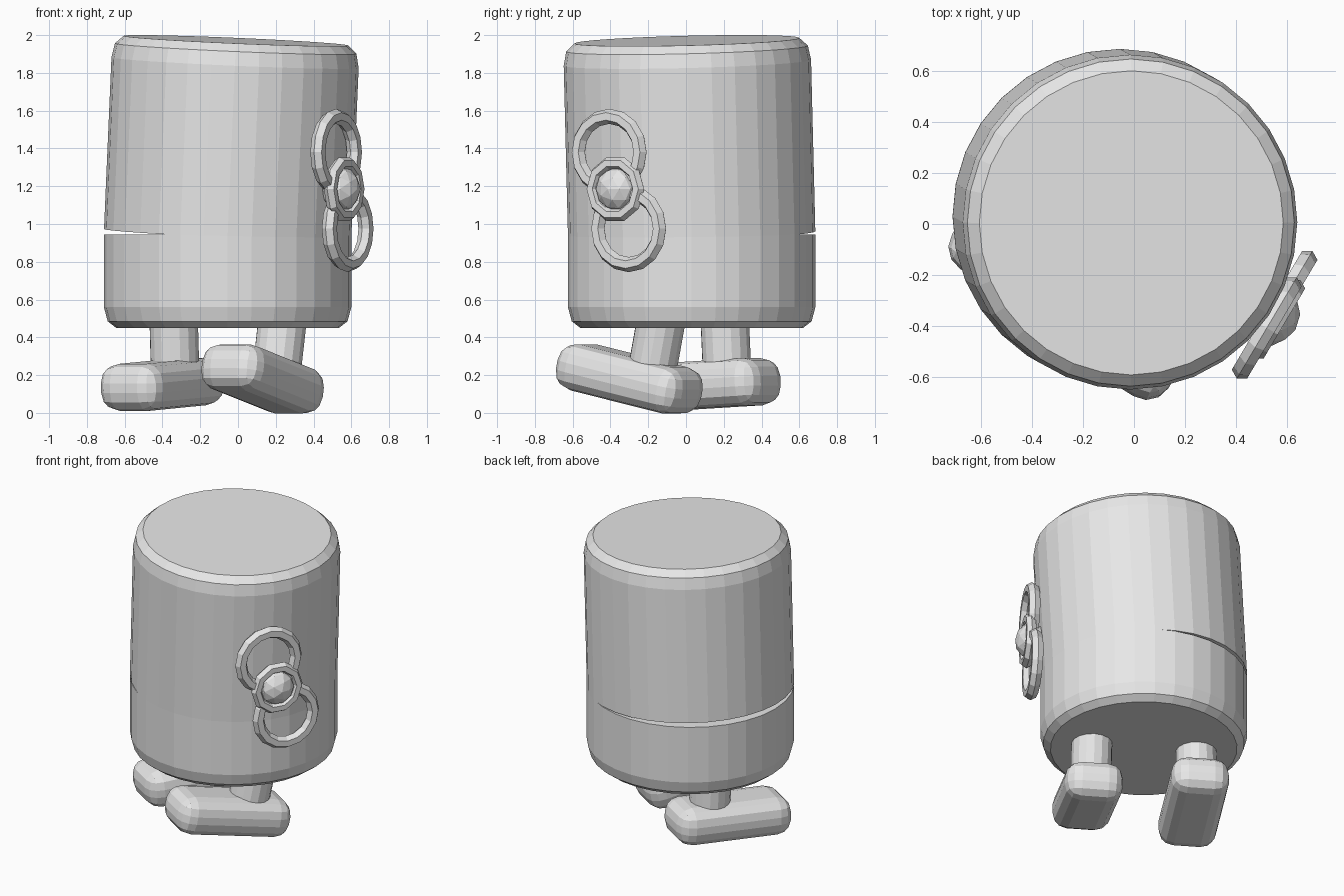
import bpy, bmesh
from math import radians, cos, sin, tau
from mathutils import Matrix, Vector

cube = bpy.data.objects.get("Cube")
if cube:
    bpy.data.objects.remove(cube, do_unlink=True)

grey = bpy.data.materials.new("plain_grey")
grey.use_nodes = True
grey.diffuse_color = (0.8, 0.8, 0.8, 1)
grey.node_tree.nodes["Principled BSDF"].inputs["Base Color"].default_value = (0.8, 0.8, 0.8, 1)


def finish(name, bm, matrix):
    """Turn a bmesh into a flat shaded object placed by matrix."""
    bmesh.ops.recalc_face_normals(bm, faces=bm.faces)
    mesh = bpy.data.meshes.new(name)
    bm.to_mesh(mesh)
    bm.free()
    mesh.materials.append(grey)
    obj = bpy.data.objects.new(name, mesh)
    obj.matrix_world = matrix
    bpy.context.collection.objects.link(obj)
    return obj


def lathe(name, profile, sides, matrix):
    """Revolve (radius, height) points and cap both ends."""
    bm = bmesh.new()
    rings = [[bm.verts.new((r * cos(tau * i / sides), r * sin(tau * i / sides), z))
              for i in range(sides)] for r, z in profile]
    for low, high in zip(rings, rings[1:]):
        for i in range(sides):
            j = (i + 1) % sides
            bm.faces.new((low[i], low[j], high[j], high[i]))
    bm.faces.new(rings[0])
    bm.faces.new(rings[-1])
    return finish(name, bm, matrix)


def torus(name, major, minor, sides, tube_sides, matrix):
    bm = bmesh.new()
    rings = []
    for i in range(sides):
        a = tau * i / sides
        rings.append([])
        for k in range(tube_sides):
            b = tau * k / tube_sides
            r = major + minor * cos(b)
            rings[-1].append(bm.verts.new((r * cos(a), r * sin(a), minor * sin(b))))
    for i in range(sides):
        near, far = rings[i], rings[(i + 1) % sides]
        for k in range(tube_sides):
            m = (k + 1) % tube_sides
            bm.faces.new((near[k], far[k], far[m], near[m]))
    return finish(name, bm, matrix)


# Body: lower drum, and a lid drum tipped open away from the bow
seam = Matrix.Translation((-0.055, 0.03, 0.945))
lathe("lower_body", [(0.59, -0.495), (0.635, -0.46), (0.655, -0.385), (0.655, 0)], 32, seam)
tip = Matrix.Rotation(radians(2.86), 4, Vector((0.5, 0.87, 0)))
lathe("upper_body", [(0.655, 0), (0.655, 0.91), (0.64, 0.985), (0.595, 1.027)], 32, seam @ tip)


# Legs: a round post standing on the heel half of a rounded box foot
def leg(side, centre, pitch):
    place = (Matrix.Translation(centre) @ Matrix.Rotation(radians(-122), 4, 'Z')
             @ Matrix.Rotation(radians(pitch), 4, 'Y'))
    bm = bmesh.new()
    bmesh.ops.create_cube(bm, size=1, matrix=Matrix.Diagonal((0.78, 0.37, 0.25, 1)))
    bmesh.ops.bevel(bm, geom=bm.edges[:], offset=0.1, segments=3, profile=0.5,
                    affect='EDGES', clamp_overlap=True)
    finish(side + "_foot", bm, place)
    lathe(side + "_leg", [(0.13, 0), (0.13, 0.38)], 16,
          place @ Matrix.Translation((-0.13, 0, 0)))


leg("right", (-0.4, 0.11, 0.15), 3)
leg("left", (0.13, -0.3, 0.18), -12)

# Bow: two loops, a knot ring and a faceted bead
out = Vector((0.86, -0.51, 0)).normalized()
along = Vector((0.51, 0.86, 0)).normalized()
facing = out.to_track_quat('Z', 'Y').to_matrix().to_4x4()
knot = Vector((0.55, -0.355, 1.185))


def on_bow(side, up, forward):
    return Matrix.Translation(knot + along * side + out * forward + Vector((0, 0, up))) @ facing


torus("bow_upper_loop", 0.19, 0.04, 16, 6, on_bow(-0.06, 0.195, 0))
torus("bow_lower_loop", 0.19, 0.04, 16, 6, on_bow(0.06, -0.21, 0))
torus("bow_knot_ring", 0.142, 0.035, 10, 6, on_bow(-0.01, 0, 0.02))
bead = bmesh.new()
bmesh.ops.create_icosphere(bead, subdivisions=2, radius=0.118)
finish("bow_bead", bead, on_bow(-0.01, 0, 0) @ Matrix.Diagonal((1, 1, 0.85, 1)))
